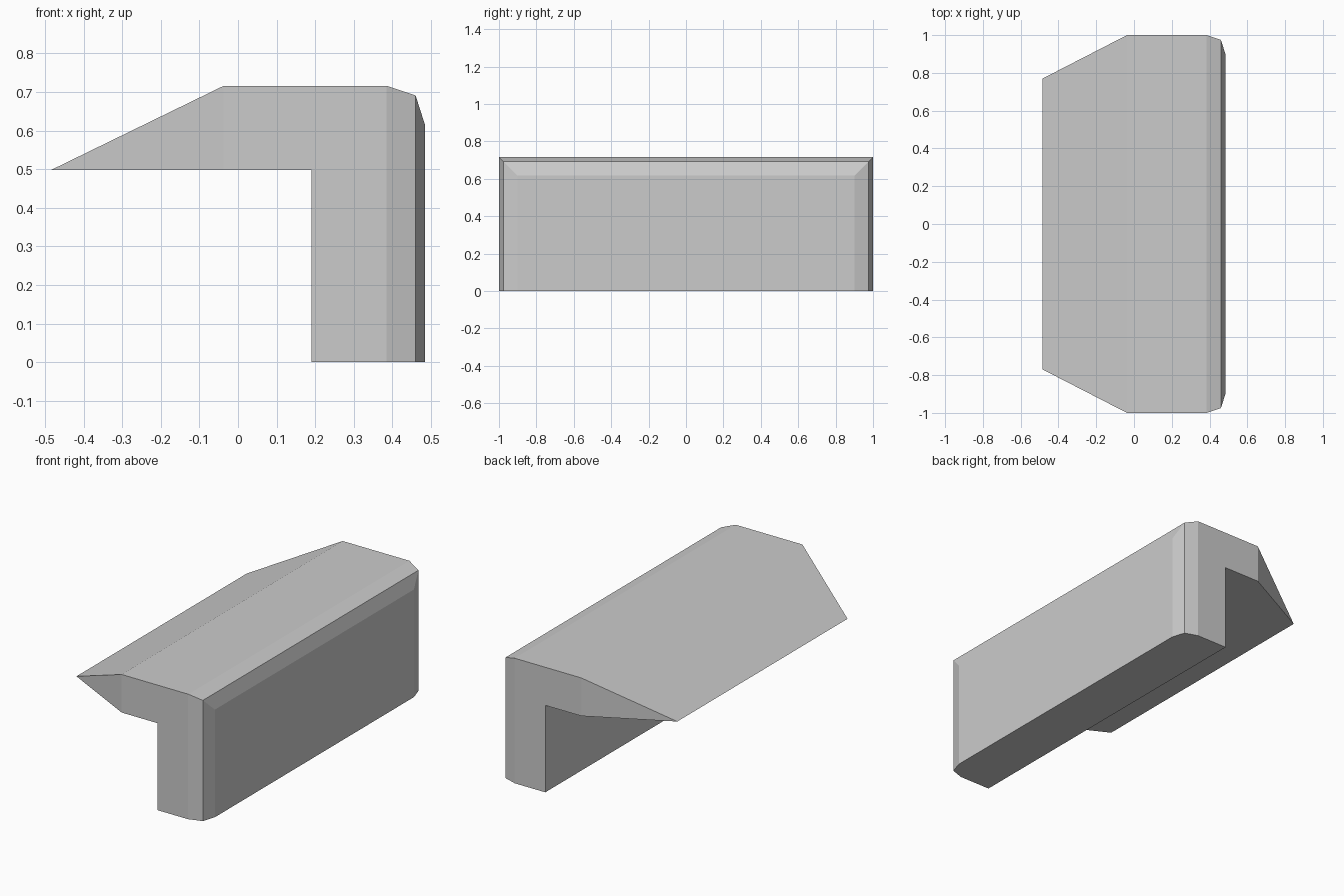
import bpy
import bmesh
from mathutils import Vector

cube = bpy.data.objects.get("Cube")
if cube:
    bpy.data.objects.remove(cube, do_unlink=True)

# Single stone-grey colour
grey = bpy.data.materials.new("light grey")
grey.use_nodes = True
colour = (0.6, 0.6, 0.6, 1)
grey.diffuse_color = colour
grey.node_tree.nodes["Principled BSDF"].inputs["Base Color"].default_value = colour

# Side profile (x, z): upright leg with a tapering overhang
profile = [(-0.484, 0.498), (0.191, 0.498), (0.191, 0), (0.484, 0),
           (0.484, 0.616), (0.46, 0.691), (0.385, 0.716), (-0.037, 0.716)]

# Plan outline of one end (x, y): the bevels and taper repeated sideways
outline = [(-0.484, 0.77), (-0.037, 1), (0.385, 1), (0.46, 0.975), (0.484, 0.9)]

# Extrude the profile along the full length
bm = bmesh.new()
face = bm.faces.new([bm.verts.new((x, -1, z)) for x, z in profile])
extruded = bmesh.ops.extrude_face_region(bm, geom=[face])
bmesh.ops.translate(bm, vec=(0, 2, 0),
                    verts=[v for v in extruded["geom"] if isinstance(v, bmesh.types.BMVert)])

# Cut both ends to the plan outline, capping each cut
for side in (-1, 1):
    for (x0, y0), (x1, y1) in zip(outline, outline[1:]):
        if y0 == y1:
            continue
        normal = Vector((y0 - y1, (x1 - x0), 0)).normalized()
        normal.y *= side
        cut = bmesh.ops.bisect_plane(
            bm, geom=bm.verts[:] + bm.edges[:] + bm.faces[:], dist=1e-5,
            plane_co=(x0, y0 * side, 0), plane_no=normal, clear_outer=True)
        rim = [e for e in bm.edges if e.is_boundary]
        bmesh.ops.holes_fill(bm, edges=rim, sides=0)
bmesh.ops.recalc_face_normals(bm, faces=bm.faces[:])

mesh = bpy.data.meshes.new("corner_trim_block")
bm.to_mesh(mesh)
bm.free()
mesh.materials.append(grey)
block = bpy.data.objects.new("corner_trim_block", mesh)
bpy.context.collection.objects.link(block)
